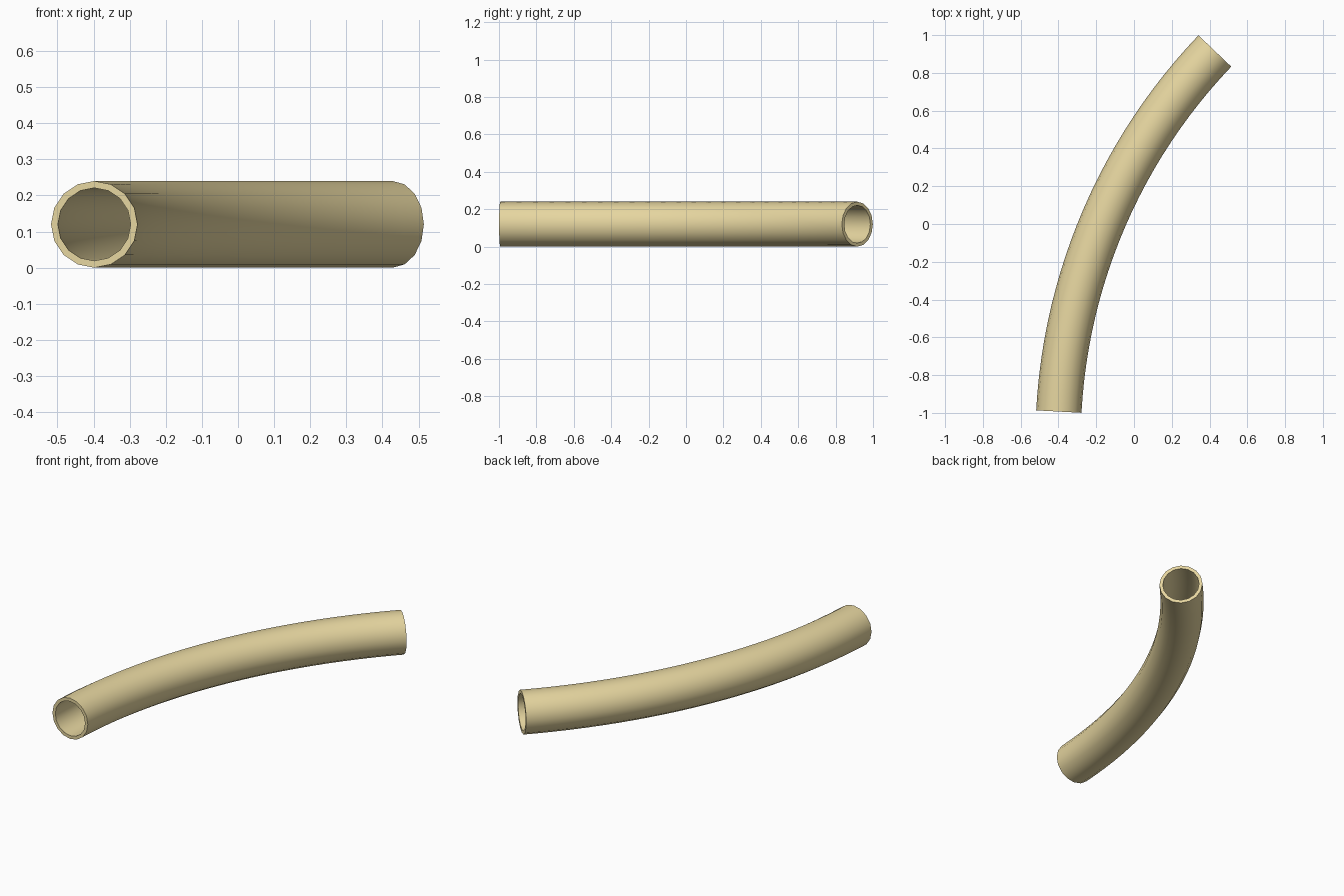
import bpy, bmesh
from math import sin, cos, pi, radians, hypot, atan2

if "Cube" in bpy.data.objects:
    bpy.data.objects.remove(bpy.data.objects["Cube"])

SIDES, STEPS = 16, 24
R_OUT, R_IN, Z = 0.12, 0.101, 0.12
START, END = (-0.398, -0.993), (0.428, 0.916)
SWEEP = radians(40.6)

# Circular arc running clockwise between the two end centres
dx, dy = END[0] - START[0], END[1] - START[1]
radius = hypot(dx, dy) / 2 / sin(SWEEP / 2)
a0 = atan2(dy, dx) + SWEEP / 2 + pi / 2
cx, cy = START[0] - radius * cos(a0), START[1] - radius * sin(a0)

bm = bmesh.new()


def ring(a, r):
    verts = []
    for k in range(SIDES):
        t = 2 * pi * k / SIDES
        d = radius + r * cos(t)
        verts.append(bm.verts.new((cx + d * cos(a), cy + d * sin(a), Z + r * sin(t))))
    return verts


def bridge(p, q):
    for k in range(SIDES):
        n = (k + 1) % SIDES
        bm.faces.new((p[k], p[n], q[n], q[k]))


# Outer wall, inner wall and the two rims
angles = [a0 - SWEEP * i / STEPS for i in range(STEPS + 1)]
outer = [ring(a, R_OUT) for a in angles]
inner = [ring(a, R_IN) for a in angles]
for i in range(STEPS):
    bridge(outer[i], outer[i + 1])
    bridge(inner[i + 1], inner[i])
bridge(inner[0], outer[0])
bridge(outer[-1], inner[-1])
bmesh.ops.recalc_face_normals(bm, faces=bm.faces)

mesh = bpy.data.meshes.new("curved_pipe")
bm.to_mesh(mesh)
bm.free()
pipe = bpy.data.objects.new("curved_pipe", mesh)
bpy.context.collection.objects.link(pipe)

# Pale sand colour
mat = bpy.data.materials.new("sand")
mat.diffuse_color = (0.79, 0.67, 0.35, 1)
mat.use_nodes = True
mat.node_tree.nodes["Principled BSDF"].inputs["Base Color"].default_value = mat.diffuse_color
mesh.materials.append(mat)

bpy.context.view_layer.objects.active = pipe
pipe.select_set(True)
bpy.ops.object.shade_smooth_by_angle(angle=radians(30))
